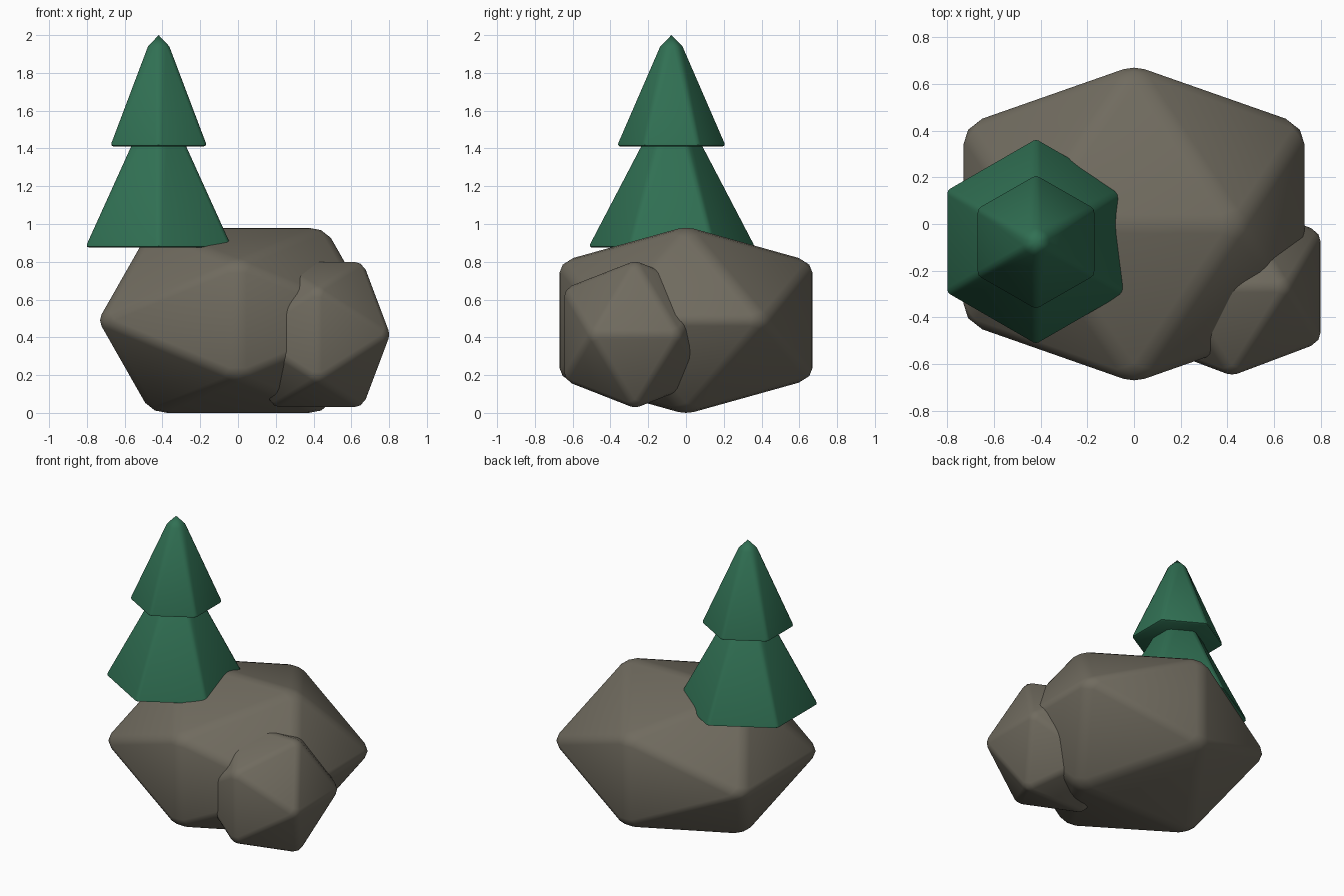
import bpy
import bmesh
from math import sin, cos, radians, sqrt
from mathutils import Vector

cube = bpy.data.objects.get("Cube")
if cube:
    bpy.data.objects.remove(cube, do_unlink=True)


def material(name, colour):
    mat = bpy.data.materials.new(name)
    mat.use_nodes = True
    mat.diffuse_color = (*colour, 1)
    shader = next(n for n in mat.node_tree.nodes if n.type == "BSDF_PRINCIPLED")
    shader.inputs["Base Color"].default_value = (*colour, 1)
    shader.inputs["Roughness"].default_value = 0.9
    return mat


stone = material("stone grey", (0.162, 0.147, 0.114))
needles = material("pine green", (0.03, 0.162, 0.087))


def finish(bm, name, mat, low, high):
    """Fit the mesh to a box, then make a smooth object of it."""
    bmesh.ops.recalc_face_normals(bm, faces=bm.faces)
    for axis in range(3):
        values = [v.co[axis] for v in bm.verts]
        start, size = min(values), max(values) - min(values)
        for v in bm.verts:
            t = (v.co[axis] - start) / size
            v.co[axis] = low[axis] + t * (high[axis] - low[axis])
    mesh = bpy.data.meshes.new(name)
    bm.to_mesh(mesh)
    bm.free()
    mesh.materials.append(mat)
    obj = bpy.data.objects.new(name, mesh)
    bpy.context.collection.objects.link(obj)
    bpy.ops.object.select_all(action="DESELECT")
    obj.select_set(True)
    bpy.context.view_layer.objects.active = obj
    bpy.ops.object.shade_smooth_by_angle(angle=radians(35))


def boulder(name, low, high):
    """Icosahedron with rounded edges."""
    bm = bmesh.new()
    short = (sqrt(5) - 1) / 2
    for a in (-1, 1):
        for b in (-short, short):
            for corner in ((b, 0, a), (0, a, b), (a, b, 0)):
                bm.verts.new(corner)
    bmesh.ops.convex_hull(bm, input=bm.verts)
    bmesh.ops.recalc_face_normals(bm, faces=bm.faces)
    bmesh.ops.bevel(bm, geom=bm.edges[:], offset=0.065, segments=2,
                    profile=0.5, affect="EDGES", clamp_overlap=True)
    finish(bm, name, stone, low, high)


def foliage(name, radius, tip_radius, base, shoulder, tip, low, high):
    """Six-sided cone with rounded edges and a blunt pointed tip."""
    bm = bmesh.new()
    rings = []
    for r, z in ((radius, base), (tip_radius, shoulder)):
        angles = [radians(30 + 60 * k) for k in range(6)]
        rings.append([bm.verts.new((r * cos(a), r * sin(a), z)) for a in angles])
    bottom, top = rings
    bm.faces.new(bottom[::-1])
    bm.faces.new(top)
    for k in range(6):
        n = (k + 1) % 6
        bm.faces.new((bottom[k], bottom[n], top[n], top[k]))
    edges = [e for e in bm.edges if not all(v in top for v in e.verts)]
    bmesh.ops.bevel(bm, geom=edges, offset=0.02, segments=2,
                    profile=0.5, affect="EDGES", clamp_overlap=True)
    cap = max(bm.faces, key=lambda f: f.calc_center_median().z)
    for v in bmesh.ops.poke(bm, faces=[cap])["verts"]:
        v.co = Vector((0, 0, tip))
    finish(bm, name, needles, low, high)


# Rocks
boulder("large_rock", (-0.73, -0.67, 0), (0.73, 0.67, 0.98))
boulder("small_rock", (0.04, -0.645, 0.03), (0.8, 0.105, 0.8))

# Tree tiers
foliage("lower_foliage", 0.45, 0.08, 0.875, 1.58, 1.65,
        (-0.8, -0.51, 0.875), (-0.04, 0.36, 1.65))
foliage("upper_foliage", 0.3, 0.066, 1.41, 1.94, 2.0,
        (-0.67, -0.36, 1.41), (-0.17, 0.205, 2.0))
